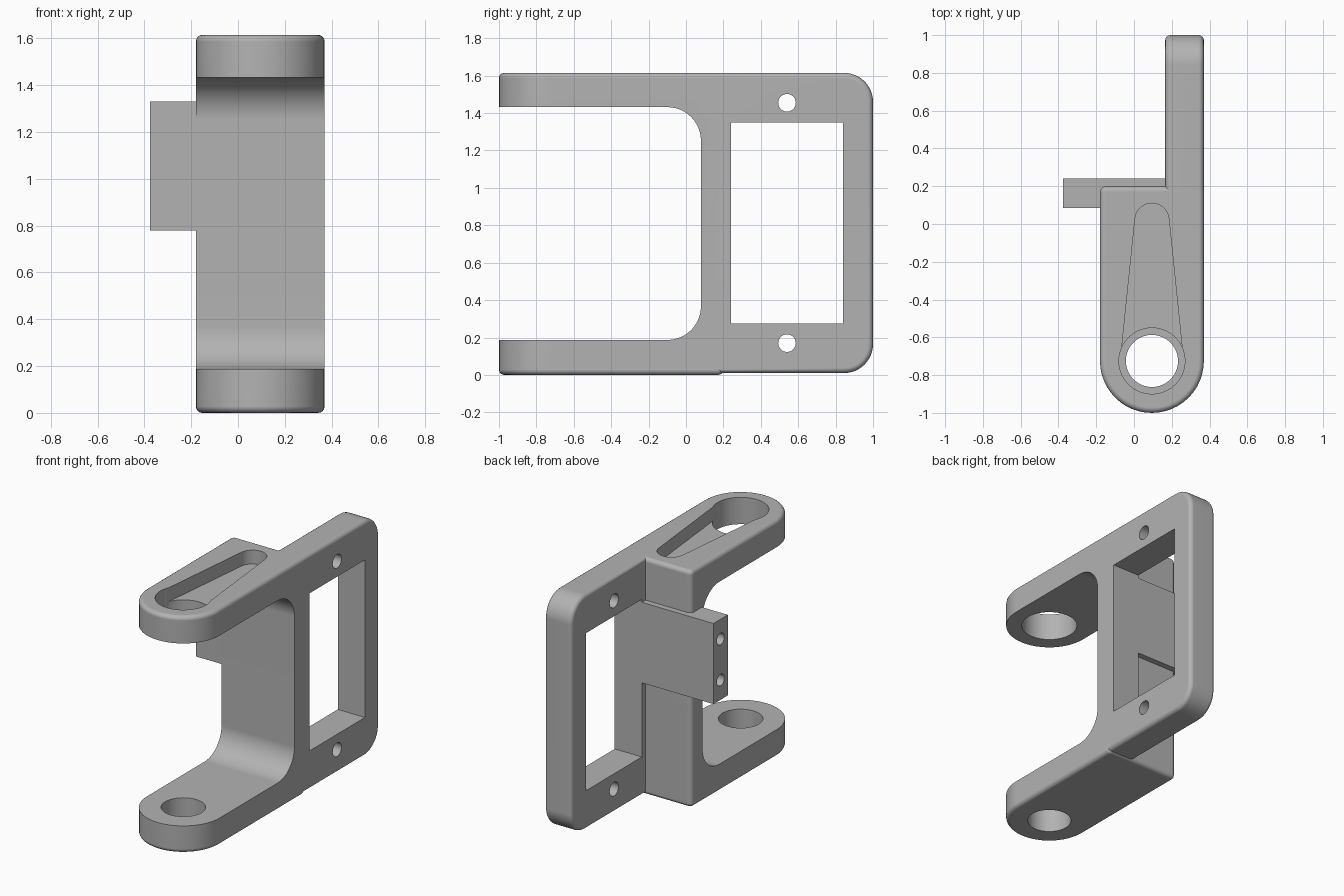
import bpy, bmesh
from math import sin, cos, pi, radians
from mathutils import Vector

cube = bpy.data.objects.get("Cube")
if cube:
    bpy.data.objects.remove(cube, do_unlink=True)

grey = bpy.data.materials.new("plain_grey")
grey.use_nodes = True
grey.diffuse_color = (0.45, 0.45, 0.45, 1)
for node in grey.node_tree.nodes:
    if node.type == 'BSDF_PRINCIPLED':
        node.inputs["Base Color"].default_value = grey.diffuse_color


def rounded_rect(u0, v0, u1, v1, radii=(0, 0, 0, 0), steps=12):
    """Outline from the lower left corner, anticlockwise, one radius each."""
    corners = [Vector(c) for c in ((u0, v0), (u1, v0), (u1, v1), (u0, v1))]
    points = []
    for i, (p, r) in enumerate(zip(corners, radii)):
        a = (corners[i - 1] - p).normalized()
        b = (corners[(i + 1) % 4] - p).normalized()
        centre = p + r * (a + b)
        for k in range(steps + 1 if r else 1):
            t = k / steps * pi / 2
            q = centre - r * (b * cos(t) + a * sin(t))
            if not points or (q - points[-1]).length > 1e-4:
                points.append(q)
    if (points[0] - points[-1]).length < 1e-4:
        points.pop()
    return points


def arc(u, v, r, start=0, end=360, steps=40):
    count = steps if end - start == 360 else steps + 1
    angles = [radians(start + (end - start) * k / steps) for k in range(count)]
    return [Vector((u + r * cos(t), v + r * sin(t))) for t in angles]


def prism(name, outline, axis, lo, hi, bevel=0):
    """Extrude an outline along x (outline in y, z) or z (outline in x, y)."""
    place = (lambda p, h: (h, p.x, p.y)) if axis == 'X' else (lambda p, h: (p.x, p.y, h))
    bm = bmesh.new()
    bottom = [bm.verts.new(place(p, lo)) for p in outline]
    top = [bm.verts.new(place(p, hi)) for p in outline]
    caps = [bm.faces.new(bottom[::-1]), bm.faces.new(top)]
    for i in range(len(outline)):
        bm.faces.new((bottom[i - 1], bottom[i], top[i], top[i - 1]))
    bmesh.ops.recalc_face_normals(bm, faces=bm.faces[:])
    if bevel:
        rim = [e for f in caps for e in f.edges]
        bmesh.ops.bevel(bm, geom=rim, offset=bevel, segments=4,
                        profile=0.5, affect='EDGES')
    mesh = bpy.data.meshes.new(name)
    bm.to_mesh(mesh)
    bm.free()
    mesh.materials.append(grey)
    obj = bpy.data.objects.new(name, mesh)
    bpy.context.collection.objects.link(obj)
    return obj


def cut(obj, cutters):
    """Subtract the cutters, then shade the finished part."""
    for c in cutters:
        c.hide_render = True
        mod = obj.modifiers.new("cut", 'BOOLEAN')
        mod.operation, mod.solver, mod.object = 'DIFFERENCE', 'EXACT', c
    graph = bpy.context.evaluated_depsgraph_get()
    mesh = bpy.data.meshes.new_from_object(obj.evaluated_get(graph))
    obj.modifiers.clear()
    obj.data = mesh
    for c in cutters:
        bpy.data.objects.remove(c, do_unlink=True)
    bpy.ops.object.select_all(action='DESELECT')
    obj.select_set(True)
    bpy.context.view_layer.objects.active = obj
    bpy.ops.object.shade_smooth_by_angle(angle=radians(32))
    obj.modifiers.new("even_normals", 'WEIGHTED_NORMAL').keep_sharp = True


HEIGHT = 1.615
MID_X, PIVOT_Y = 0.095, -0.725
EDGE = 0.028

# C-shaped bracket: two round-ended arms joined by a back wall
bracket = prism("c_bracket",
                rounded_rect(-0.18, -1, 0.37, 0.2, (0.275, 0.275, 0.032, 0.032)),
                'Z', 0, HEIGHT, EDGE)
arm_gap = prism("arm_gap_cutter",
                rounded_rect(-1.3, 0.187, 0.08, 1.432, (0, 0.18, 0.18, 0)),
                'X', -1, 1)
lower_bore = prism("lower_bore_cutter", arc(MID_X, PIVOT_Y, 0.138), 'Z', -0.5, 0.8)
upper_bore = prism("upper_bore_cutter", arc(MID_X, PIVOT_Y, 0.175), 'Z', 0.8, 2)
# Tapered lever recess in the top arm
taper = arc(MID_X, 0.02, 0.09, 5, 175, 20)
taper += [Vector((MID_X - 0.167, PIVOT_Y)), Vector((MID_X + 0.167, PIVOT_Y))]
recess = prism("recess_cutter", taper, 'Z', 1.52, 2)
cut(bracket, [arm_gap, lower_bore, upper_bore, recess])

# Mounting plate with a rectangular window and two screw holes
plate = prism("mounting_plate",
              rounded_rect(0.12, 0.01, 1, HEIGHT, (0, 0.155, 0.155, 0)),
              'X', 0.165, 0.37, EDGE)
window = prism("window_cutter", rounded_rect(0.24, 0.275, 0.84, 1.35), 'X', -1, 1)
screws = [prism("screw_cutter", arc(0.54, z, 0.047, steps=28), 'X', -1, 1)
          for z in (0.17, 1.455)]
cut(plate, [window] + screws)

# Side tab with two blind holes in its end
tab = prism("side_tab", rounded_rect(0.085, 0.78, 0.24, 1.33), 'X', -0.375, 0.2)
tab_holes = [prism("tab_hole_cutter", arc(0.163, z, 0.04, steps=24), 'X', -1, 0.05)
             for z in (0.915, 1.195)]
cut(tab, tab_holes)
